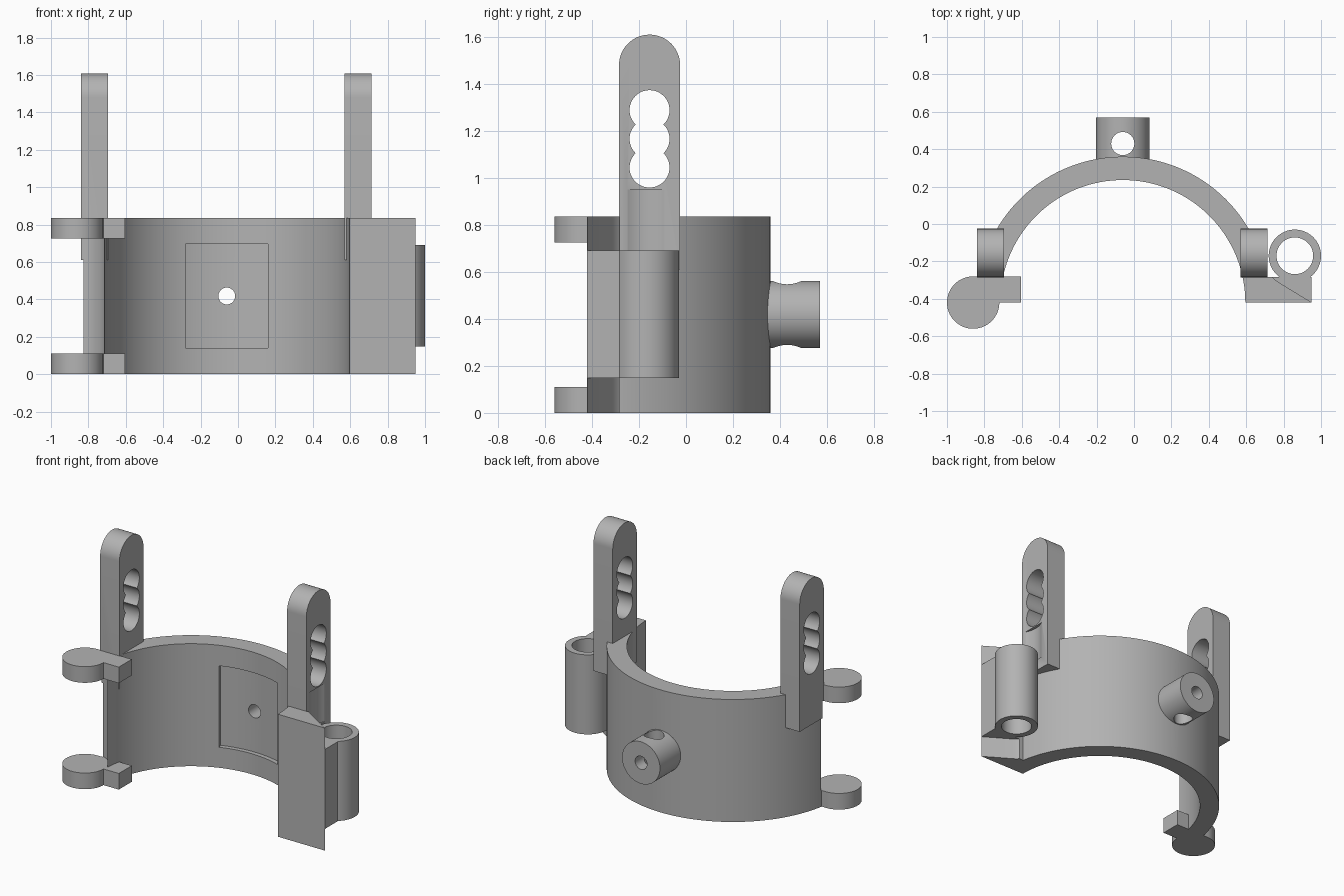
import bpy, bmesh, math
from math import pi, cos, sin

if "Cube" in bpy.data.objects:
    bpy.data.objects.remove(bpy.data.objects["Cube"], do_unlink=True)

grey = bpy.data.materials.new("plain grey")
grey.use_nodes = True
grey.diffuse_color = (0.45, 0.45, 0.45, 1)
grey.node_tree.nodes["Principled BSDF"].inputs["Base Color"].default_value = (0.45, 0.45, 0.45, 1)

# Shared measurements
H = 0.835
RING_X, RING_Y, R_OUT, R_IN = -0.06, -0.42, 0.78, 0.655
HINGE_X, HINGE_Y = 0.86, -0.17
PIN_X, PIN_Y = -0.86, -0.42
BOSS_Z = 0.418


def arc(cx, cy, r, a0, a1, n):
    return [(cx + r * cos(a0 + (a1 - a0) * i / n), cy + r * sin(a0 + (a1 - a0) * i / n))
            for i in range(n + 1)]


def circle(cx, cy, r, n=64):
    return arc(cx, cy, r, 0, 2 * pi, n)[:-1]


def prism(name, profile, lo, hi, axis="z"):
    """Extrude a closed 2D profile along an axis."""
    place = {"x": lambda u, v, w: (w, u, v),
             "y": lambda u, v, w: (u, w, v),
             "z": lambda u, v, w: (u, v, w)}[axis]
    bm = bmesh.new()
    face = bm.faces.new([bm.verts.new(place(u, v, lo)) for u, v in profile])
    top = bmesh.ops.extrude_face_region(bm, geom=[face])["geom"]
    shift = place(0, 0, hi - lo)
    bmesh.ops.translate(bm, vec=shift, verts=[g for g in top if isinstance(g, bmesh.types.BMVert)])
    bmesh.ops.recalc_face_normals(bm, faces=bm.faces)
    mesh = bpy.data.meshes.new(name)
    bm.to_mesh(mesh)
    bm.free()
    mesh.materials.append(grey)
    obj = bpy.data.objects.new(name, mesh)
    bpy.context.collection.objects.link(obj)
    return obj


def rect(x0, x1, y0, y1):
    return [(x0, y0), (x1, y0), (x1, y1), (x0, y1)]


def activate(obj):
    bpy.ops.object.select_all(action="DESELECT")
    obj.select_set(True)
    bpy.context.view_layer.objects.active = obj


def combine(obj, other, operation="DIFFERENCE"):
    activate(obj)
    mod = obj.modifiers.new("combine", "BOOLEAN")
    mod.object, mod.operation, mod.solver = other, operation, "EXACT"
    bpy.ops.object.modifier_apply(modifier=mod.name)
    bpy.data.objects.remove(other, do_unlink=True)


def cut(obj, profile, lo, hi, axis="z"):
    combine(obj, prism("cutter", profile, lo, hi, axis))


# Half ring body
half_ring = arc(RING_X, RING_Y, R_OUT, 0, pi, 96) + arc(RING_X, RING_Y, R_IN, pi, 0, 96)
body = prism("ring_body", half_ring, 0, H)

# Curved pocket in the inner wall, limited to a rectangular window
half = math.asin(0.22 / R_IN)
pocket = (arc(RING_X, RING_Y, R_IN + 0.03, pi / 2 - half, pi / 2 + half, 24)
          + arc(RING_X, RING_Y, R_IN - 0.05, pi / 2 + half, pi / 2 - half, 24))
cut(body, pocket, 0.14, 0.695)

# Clearance for the mating hinge and the hole through the wall
cut(body, circle(PIN_X, PIN_Y, 0.15), 0.11, 0.725)
cut(body, circle(RING_X, BOSS_Z, 0.045, 32), 0, 0.7, "y")

# Rear boss with axial and vertical holes
boss = prism("rear_boss", circle(RING_X, BOSS_Z, 0.143), 0.3, 0.57, "y")
cut(boss, circle(RING_X, BOSS_Z, 0.045, 32), 0, 0.7, "y")
cut(boss, circle(RING_X, 0.43, 0.062, 32), 0.1, 0.8)

# Left hinge block and tube
block = prism("hinge_block", rect(0.598, 0.95, -0.42, -0.283), 0, H)
tube = prism("hinge_tube", circle(HINGE_X, HINGE_Y, 0.14), 0.148, 0.69)
cut(tube, circle(HINGE_X, HINGE_Y, 0.098), 0, 1)

# Swing clearance: a round end with straight tangent sides
tilt = math.radians(-31.4)
swing = arc(HINGE_X, HINGE_Y, 0.166, tilt + pi / 2, tilt + 3 * pi / 2, 40)
for end in (swing[-1], swing[0]):
    swing.append((end[0] + 0.5 * cos(tilt), end[1] + 0.5 * sin(tilt)))
cut(block, swing, -0.1, 0.148)
cut(block, swing, 0.69, 0.95)

# Upright straps with a row of merged holes
uprights = []
strap = [(-0.285, 0.61), (-0.025, 0.61)] + arc(-0.155, 1.478, 0.13, 0, pi, 32)
for name, x0, x1 in (("left_upright", 0.57, 0.715), ("right_upright", -0.84, -0.695)):
    upright = prism(name, strap, x0, x1, "x")
    for z in (1.043, 1.165, 1.287):
        cut(upright, circle(-0.155, z, 0.085, 48), x0 - 0.1, x1 + 0.1, "x")
    uprights.append(upright)
cut(uprights[0], swing, 0.69, 0.95)
cut(uprights[1], circle(PIN_X, PIN_Y, 0.15), 0.5, 0.725)

# Right hinge lugs, top and bottom
lugs = []
for name, z0, z1 in (("lower_lug", 0, 0.11), ("upper_lug", 0.725, H)):
    lug = prism(name, circle(PIN_X, PIN_Y, 0.14), z0, z1)
    combine(lug, prism("arm", rect(PIN_X, -0.605, -0.42, -0.28), z0, z1), "UNION")
    lugs.append(lug)

for obj in [body, boss, block, tube] + uprights + lugs:
    activate(obj)
    bpy.ops.object.shade_smooth_by_angle(angle=math.radians(30))
